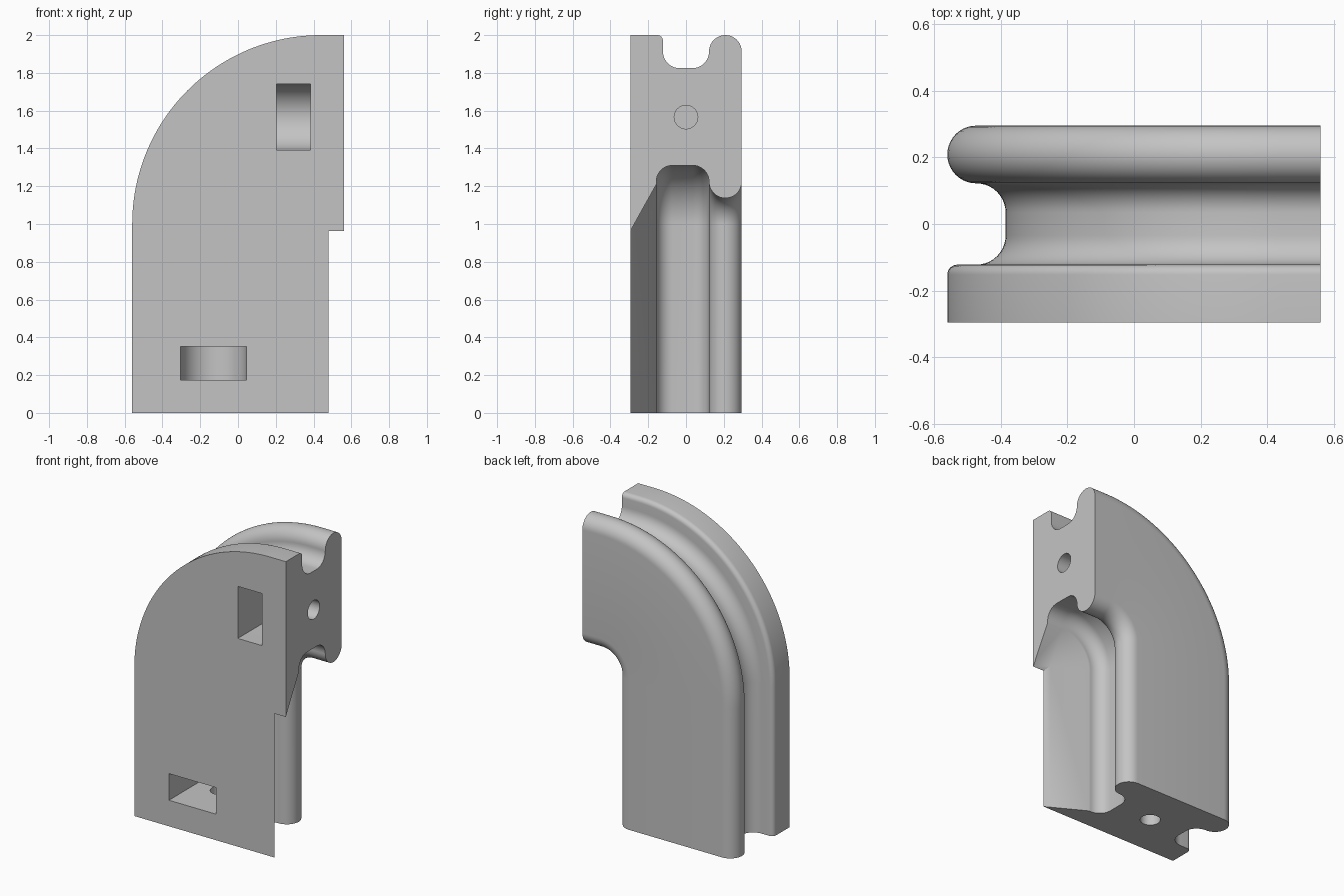
import bpy, bmesh
from math import cos, sin, pi, radians
from mathutils import Vector

if "Cube" in bpy.data.objects:
    bpy.data.objects.remove(bpy.data.objects["Cube"], do_unlink=True)

grey = bpy.data.materials.new("light_grey")
grey.use_nodes = True
colour = (0.55, 0.55, 0.55, 1)
grey.diffuse_color = colour
grey.node_tree.nodes["Principled BSDF"].inputs["Base Color"].default_value = colour

BEND_X, BEND_Z = 0.44, 1.0      # centre of the bend
END_X = 0.56


def arc(cy, cr, radius, start, end, steps=10):
    angles = [radians(start + (end - start) * i / steps) for i in range(steps + 1)]
    return [(cy + radius * cos(a), cr + radius * sin(a)) for a in angles]


def make_object(name, bm):
    bmesh.ops.remove_doubles(bm, verts=bm.verts, dist=1e-5)
    bmesh.ops.recalc_face_normals(bm, faces=bm.faces)
    mesh = bpy.data.meshes.new(name)
    bm.to_mesh(mesh)
    bm.free()
    mesh.materials.append(grey)
    obj = bpy.data.objects.new(name, mesh)
    bpy.context.collection.objects.link(obj)
    return obj


def loft(name, rings):
    bm = bmesh.new()
    rows = [[bm.verts.new(p) for p in ring] for ring in rings]
    for a, b in zip(rows, rows[1:]):
        for i in range(len(a)):
            j = (i + 1) % len(a)
            bm.faces.new((a[i], a[j], b[j], b[i]))
    bm.faces.new(rows[0])
    bm.faces.new(rows[-1])
    return make_object(name, bm)


# Cross-section as (y, distance from bend centre): outer groove, then inner side
profile = [(-0.295, 1)]
profile += arc(-0.152, 0.97, 0.03, 90, 0, 6)
profile += arc(-0.034, 0.913, 0.088, 180, 270)
profile += arc(0.034, 0.913, 0.088, 270, 360)
profile += arc(0.2085, 0.9135, 0.0865, 180, 0, 20)
profile += arc(0.2085, 0.2235, 0.0865, 0, -180, 20)
profile += arc(0.036, 0.224, 0.086, 0, 90)
profile += arc(-0.072, 0.225, 0.085, 90, 180)
profile += [(-0.157, 0.21), (-0.274, 0), (-0.295, -0.038)]


def bend_point(y, r, angle):
    # Points beyond the bend centre meet in a square mitre
    if r <= 0:
        return (BEND_X - r, y, BEND_Z + r)
    return (BEND_X - r * cos(angle), y, BEND_Z + r * sin(angle))


# Straight leg, quarter bend, short straight end
SEGMENTS = 48
rings = [[(BEND_X - r, y, 0) for y, r in profile]]
rings += [[bend_point(y, r, pi / 2 * i / SEGMENTS) for y, r in profile]
          for i in range(SEGMENTS + 1)]
rings += [[(END_X, y, BEND_Z + r) for y, r in profile]]
body = loft("grooved_elbow", rings)


def cutter(name, outline, centre, across, along, length):
    # Outline lies in (y, across) and is extruded along the bolt axis
    ends = [[Vector(centre) + Vector((0, y, 0)) + Vector(across) * t + Vector(along) * d
             for y, t in outline] for d in (-length / 2, length / 2)]
    return loft(name, ends)


# Round-ended nut pockets open at the front, with bolt holes from both ends
X, Z = (1, 0, 0), (0, 0, 1)
slot = [(-0.4, 0.174)] + [(-y, t) for y, t in arc(0, 0, 0.174, 90, 270, 32)] + [(-0.4, -0.174)]
hole = arc(0, 0, 0.0625, 0, 360, 32)[:-1]
cutters = [
    cutter("upper_pocket_cutter", slot, (0.295, 0, 1.566), Z, X, 0.18),
    cutter("lower_pocket_cutter", slot, (-0.13, 0, 0.263), X, Z, 0.178),
    cutter("upper_bolt_cutter", hole, (0.45, 0, 1.566), Z, X, 0.3),
    cutter("lower_bolt_cutter", hole, (-0.13, 0, 0.1), X, Z, 0.3),
]
bpy.ops.object.select_all(action='DESELECT')
bpy.context.view_layer.objects.active = body
body.select_set(True)
for tool in cutters:
    tool.hide_render = True
    mod = body.modifiers.new("cut", 'BOOLEAN')
    mod.operation = 'DIFFERENCE'
    mod.solver = 'EXACT'
    mod.object = tool
    bpy.ops.object.modifier_apply(modifier=mod.name)
for tool in cutters:
    bpy.data.objects.remove(tool, do_unlink=True)
bpy.ops.object.shade_smooth_by_angle(angle=radians(30))
